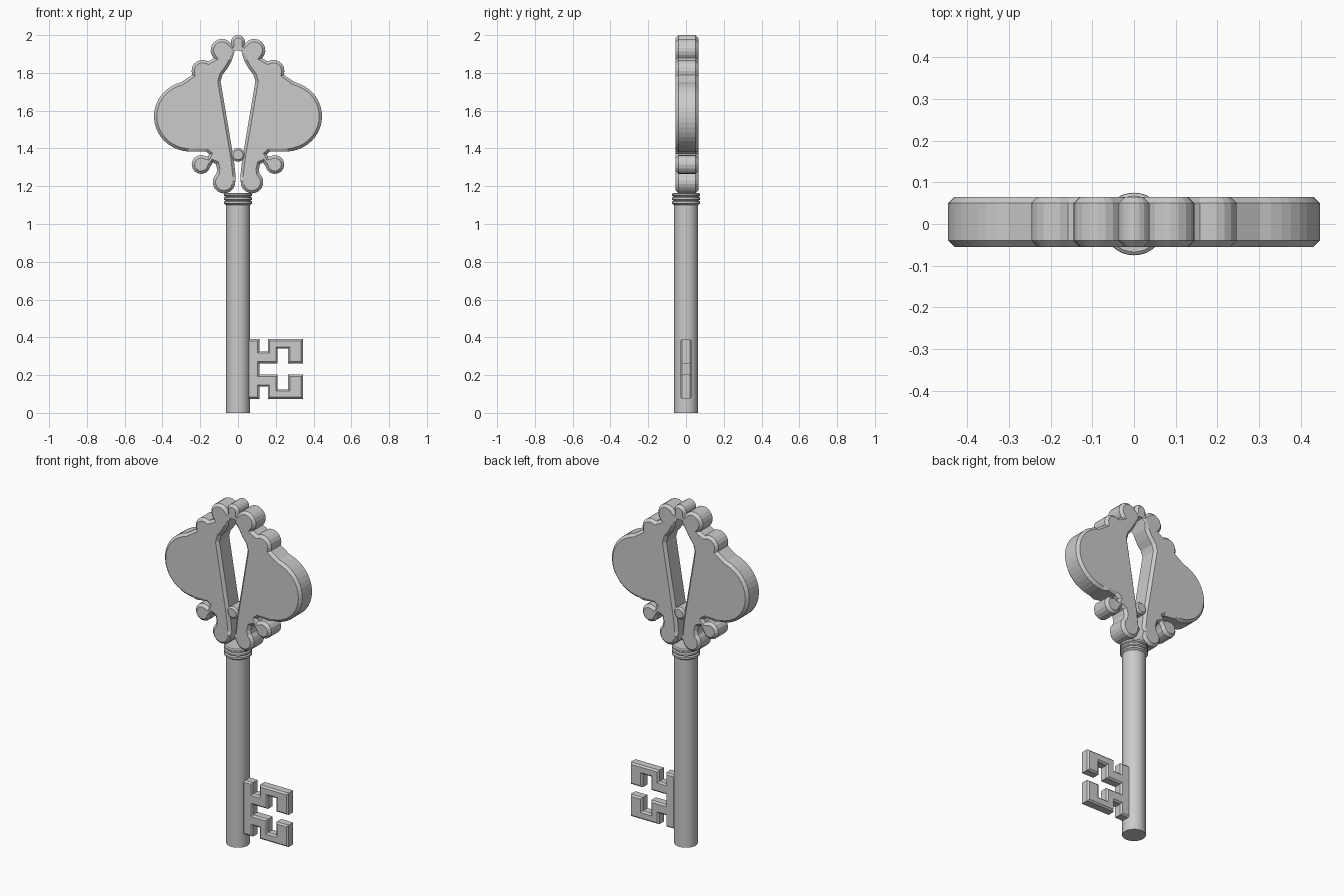
import bpy, bmesh, math

if "Cube" in bpy.data.objects:
    bpy.data.objects.remove(bpy.data.objects["Cube"])


def arc(cx, cz, rx, a0, a1, n, rz=None):
    rz = rz or rx
    out = []
    for i in range(n + 1):
        a = math.radians(a0 + (a1 - a0) * i / n)
        out.append((cx + rx * math.cos(a), cz + rz * math.sin(a)))
    return out


def finish(name, bm):
    bmesh.ops.recalc_face_normals(bm, faces=bm.faces)
    me = bpy.data.meshes.new(name)
    bm.to_mesh(me)
    bm.free()
    ob = bpy.data.objects.new(name, me)
    bpy.context.collection.objects.link(ob)
    return ob


def plate(name, pts, y0, y1, bevel):
    """Flat outline in xz, extruded along y with chamfered rims."""
    bm = bmesh.new()
    face = bm.faces.new([bm.verts.new((x, y0, z)) for x, z in pts])
    ext = bmesh.ops.extrude_face_region(bm, geom=[face])
    for v in ext["geom"]:
        if isinstance(v, bmesh.types.BMVert):
            v.co.y = y1
    rims = [e for e in bm.edges if abs(e.verts[0].co.y - e.verts[1].co.y) < 1e-6]
    bmesh.ops.bevel(bm, geom=rims, offset=bevel, segments=1, profile=0.5,
                    affect='EDGES', clamp_overlap=False)
    return finish(name, bm)


def lathe(name, profile, sides=32):
    bm = bmesh.new()
    rings = [[bm.verts.new((r * math.cos(2 * math.pi * i / sides),
                            r * math.sin(2 * math.pi * i / sides), z))
              for i in range(sides)] for r, z in profile]
    for a, b in zip(rings, rings[1:]):
        for i in range(sides):
            j = (i + 1) % sides
            bm.faces.new((a[i], a[j], b[j], b[i]))
    bm.faces.new(rings[0])
    bm.faces.new(rings[-1])
    ob = finish(name, bm)
    for o in bpy.context.selected_objects:
        o.select_set(False)
    bpy.context.view_layer.objects.active = ob
    ob.select_set(True)
    bpy.ops.object.shade_smooth_by_angle(angle=math.radians(35))
    return ob


# Bow: right half from top centre, round the outside, back up the inner slot
right = arc(0, 1.962, 0.038, 90, -10, 5)
right += arc(0.085, 1.92, 0.06, 125, -45, 9)
right += arc(0.187, 1.81, 0.059, 120, -20, 7)
right += arc(0.25, 1.57, 0.195, 75, -95, 20, rz=0.187)
right += [(0.17, 1.384), (0.153, 1.37), (0.16, 1.356)]
right += arc(0.195, 1.315, 0.05, 120, -170, 12)
right += [(0.132, 1.325), (0.117, 1.318), (0.11, 1.29)]
right += arc(0.074, 1.222, 0.06, 48, -185, 12)
right += [(0.012, 1.25), (0.022, 1.34), (0.092, 1.755), (0.082, 1.79),
          (0.055, 1.825), (0.033, 1.865), (0.022, 1.9), (0.014, 1.925), (0, 1.932)]
left = [(-x, z) for x, z in reversed(right[1:-1])]
plate("bow", right + left, -0.055, 0.065, 0.015)

# Small stud in the slot
plate("bow_stud", arc(0, 1.366, 0.036, 0, 345, 23), -0.055, 0.065, 0.01)

# Shaft
lathe("shaft", [(0.063, 0), (0.063, 1.12)])

# Collar made of three rounded rings
collar = [(0.063, 1.1)]
for k in range(3):
    z, h = 1.103 + k * 0.021, 0.02
    collar += [(0.067, z), (0.074, z + h * 0.25), (0.075, z + h * 0.5),
               (0.074, z + h * 0.75), (0.067, z + h)]
lathe("collar", collar)

# Bit: upper half of the warding, mirrored about its middle height
mid = 0.232
upper = [(0.05, 0.39), (0.113, 0.39), (0.113, 0.325), (0.158, 0.325), (0.158, 0.39),
         (0.343, 0.39), (0.343, 0.262), (0.265, 0.262), (0.265, 0.34),
         (0.21, 0.34), (0.21, 0.262), (0.113, 0.262)]
lower = [(x, 2 * mid - z) for x, z in reversed(upper)]
plate("bit", upper + lower, -0.03, 0.03, 0.009)
